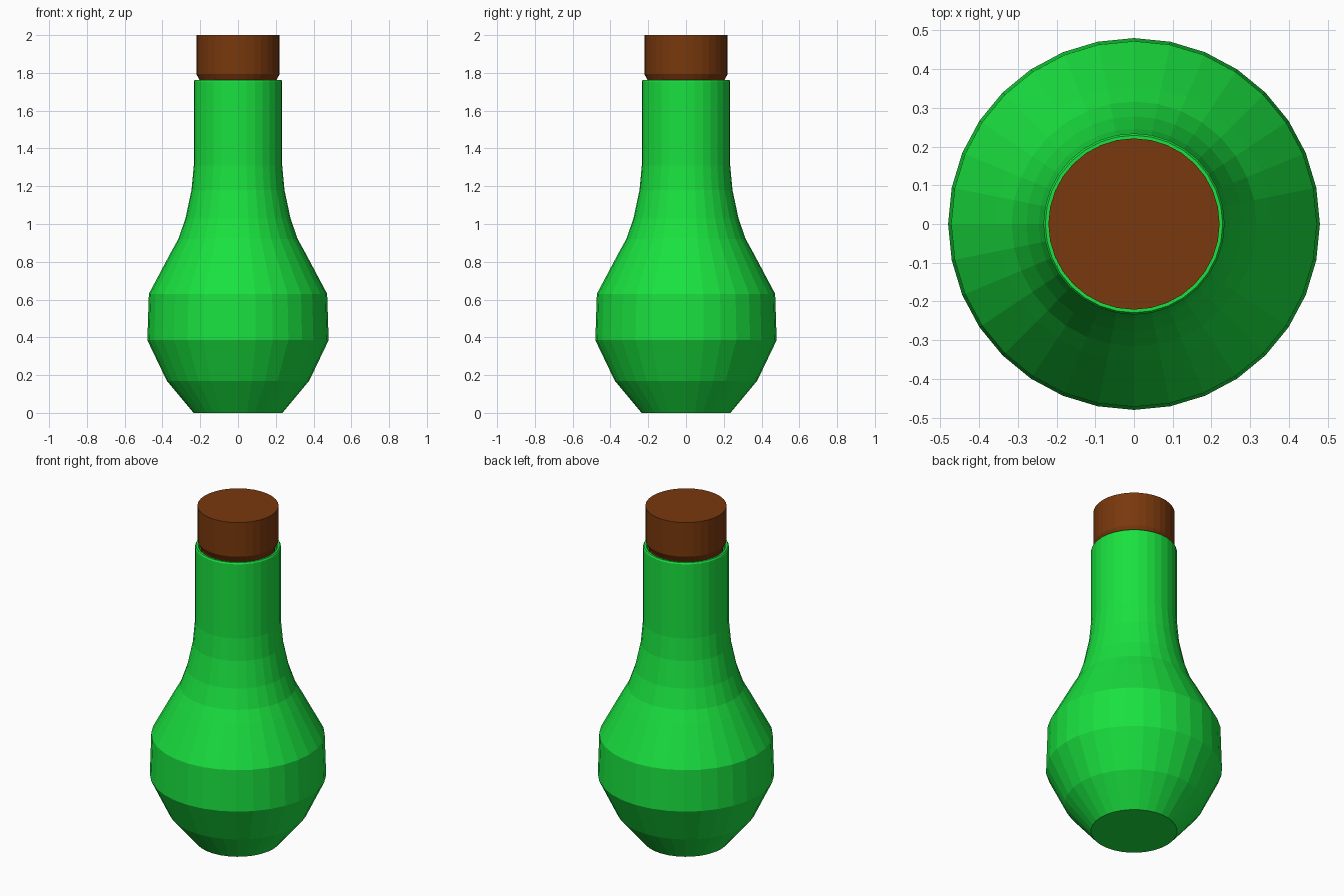
import bpy, bmesh
from math import cos, sin, tau

if "Cube" in bpy.data.objects:
    bpy.data.objects.remove(bpy.data.objects["Cube"])

SIDES = 32


def lathe(name, profile, color):
    """Spin a (radius, z) profile around z, capping both ends."""
    bm = bmesh.new()
    rings = [[bm.verts.new((r * cos(tau * i / SIDES), r * sin(tau * i / SIDES), z))
              for i in range(SIDES)] for r, z in profile]
    for a, b in zip(rings, rings[1:]):
        for i in range(SIDES):
            j = (i + 1) % SIDES
            bm.faces.new((a[i], a[j], b[j], b[i]))
    bm.faces.new(rings[0][::-1])
    bm.faces.new(rings[-1])
    bmesh.ops.recalc_face_normals(bm, faces=bm.faces)
    mesh = bpy.data.meshes.new(name)
    bm.to_mesh(mesh)
    bm.free()
    obj = bpy.data.objects.new(name, mesh)
    bpy.context.collection.objects.link(obj)
    mat = bpy.data.materials.new(name + "_material")
    mat.diffuse_color = color
    mat.use_nodes = True
    mat.node_tree.nodes["Principled BSDF"].inputs["Base Color"].default_value = mat.diffuse_color
    mesh.materials.append(mat)
    return obj


# Bottle: foot, belly, shoulder, neck, rim and inner neck wall
lathe("bottle", [
    (0.235, 0), (0.377, 0.17), (0.48, 0.385), (0.472, 0.63),
    (0.355, 0.85), (0.316, 0.92), (0.278, 1.03), (0.246, 1.18),
    (0.234, 1.31), (0.234, 1.755), (0.229, 1.763), (0.217, 1.763),
    (0.21, 1.755), (0.21, 1.6),
], (0.01, 0.75, 0.05, 1))

# Cork: narrow plug, flare and wide head
lathe("cork", [
    (0.2, 1.61), (0.203, 1.76), (0.221, 1.795), (0.221, 2.0),
], (0.19, 0.04, 0.004, 1))
